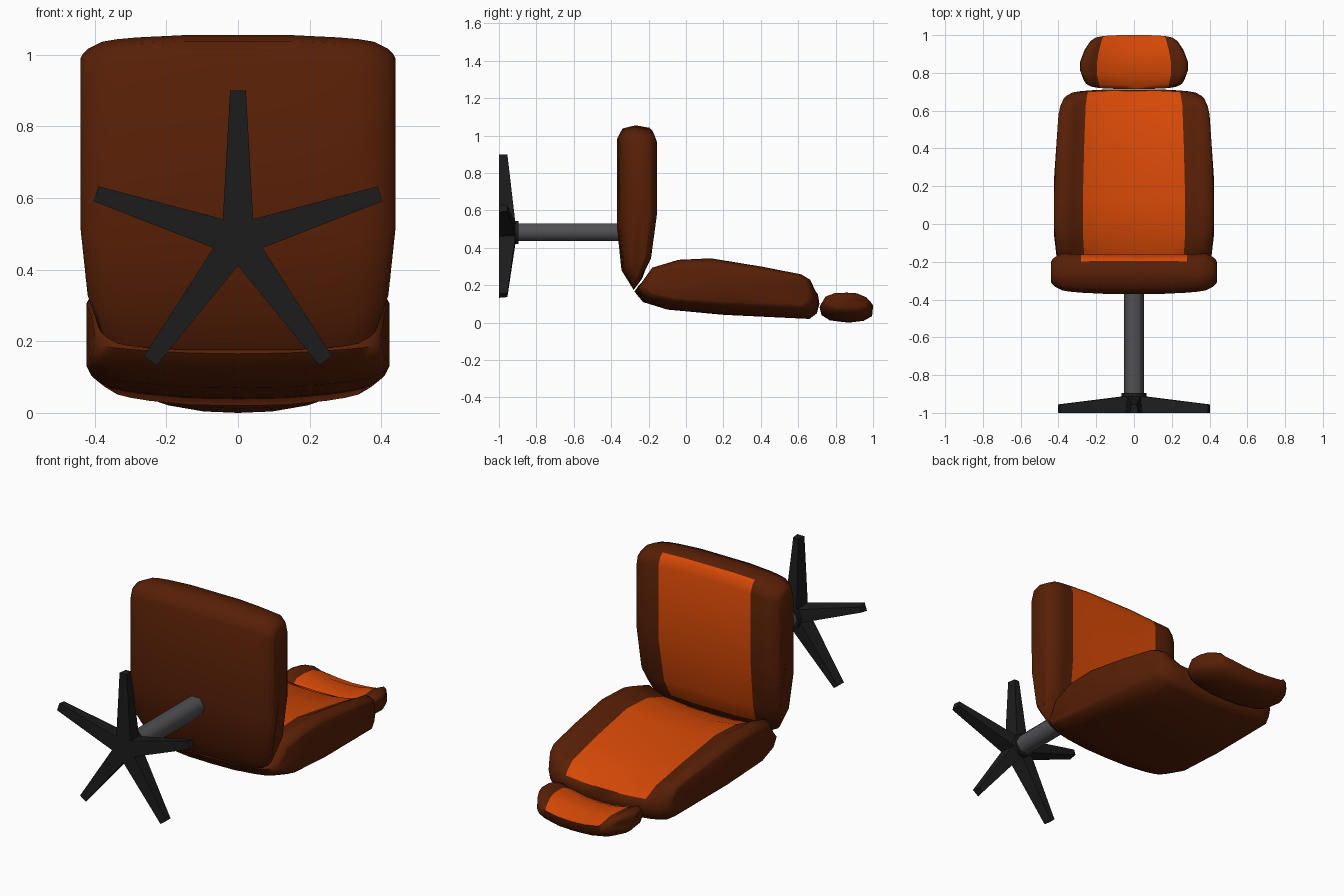
import bpy, bmesh, math
from mathutils import Matrix, Vector

cube = bpy.data.objects.get("Cube")
if cube:
    bpy.data.objects.remove(cube, do_unlink=True)


def material(name, rgb):
    m = bpy.data.materials.new(name)
    m.use_nodes = True
    colour = (*rgb, 1.0)
    m.diffuse_color = colour
    bsdf = next(n for n in m.node_tree.nodes if n.type == 'BSDF_PRINCIPLED')
    bsdf.inputs["Base Color"].default_value = colour
    return m


BROWN = material("brown_upholstery", (0.098, 0.014, 0.002))
ORANGE = material("orange_upholstery", (0.67, 0.066, 0.002))
BLACK = material("black_plastic", (0.012, 0.012, 0.012))
GREY = material("grey_metal", (0.082, 0.082, 0.088))


def finish(name, bm, mats, angle):
    bmesh.ops.recalc_face_normals(bm, faces=bm.faces[:])
    mesh = bpy.data.meshes.new(name)
    bm.to_mesh(mesh)
    bm.free()
    for m in mats:
        mesh.materials.append(m)
    ob = bpy.data.objects.new(name, mesh)
    bpy.context.collection.objects.link(ob)
    bpy.ops.object.select_all(action='DESELECT')
    ob.select_set(True)
    bpy.context.view_layer.objects.active = ob
    bpy.ops.object.shade_smooth_by_angle(angle=math.radians(angle))
    return ob


def cushion(name, profile, front, panel, inset, axis, bend, dent):
    """Sweep a side profile of (y, z, half width) across x.
    The first `front` points carry the coloured panel; `axis` (0=y, 1=z)
    is the direction in which the cushion faces."""
    half = [(0, 0), (0.34, 0), (panel, 0.1), (0.77, 0.18), (0.86, 0.28),
            (0.95, 0.58), (0.985, 0.8), (1, 1)]
    stations = [(-u, d) for u, d in reversed(half[1:])] + half
    lo = [min(p[i] for p in profile) for i in (0, 1)]
    hi = [max(p[i] for p in profile) for i in (0, 1)]
    bm = bmesh.new()
    rings = []
    for u, d in stations:
        ring = []
        for k, p in enumerate(profile):
            co = []
            for i in (0, 1):
                c, h = (lo[i] + hi[i]) / 2, (hi[i] - lo[i]) / 2
                co.append(c + (p[i] - c) * (1 - d * inset / h))
            co[axis] += bend * u * u
            if 0 < k < front - 1:
                co[axis] -= dent * max(0, 1 - (u / 0.86) ** 4)
            ring.append(bm.verts.new((u * p[2], co[0], co[1])))
        rings.append(ring)
    n = len(profile)
    for (a, b), (sa, sb) in zip(zip(rings, rings[1:]), zip(stations, stations[1:])):
        for k in range(n):
            j = (k + 1) % n
            f = bm.faces.new((a[k], a[j], b[j], b[k]))
            inside = max(abs(sa[0]), abs(sb[0])) <= panel + 0.001
            f.material_index = int(inside and k < front - 1)
    # Slightly domed side caps
    for ring, side in ((rings[0], -1), (rings[-1], 1)):
        centre = sum((v.co for v in ring), Vector()) / n
        centre.x = side * max(p[2] for p in profile)
        hub = bm.verts.new(centre)
        for k in range(n):
            bm.faces.new((ring[k], ring[(k + 1) % n], hub))
    return finish(name, bm, (BROWN, ORANGE), 65)


# Seat, facing +y
cushion("seat", [
    (-0.195, 1.042, 0.44), (-0.155, 1.025, 0.44), (-0.137, 0.98, 0.44),
    (-0.137, 0.58, 0.44), (-0.175, 0.33, 0.425), (-0.235, 0.235, 0.405),
    (-0.28, 0.175, 0.39), (-0.345, 0.28, 0.42), (-0.368, 0.5, 0.44),
    (-0.37, 0.98, 0.44), (-0.34, 1.038, 0.44), (-0.27, 1.055, 0.44)],
    front=6, panel=0.64, inset=0.065, axis=0, bend=0.0, dent=0.025)

# Backrest, facing +z
cushion("backrest", [
    (-0.25, 0.2, 0.4), (-0.195, 0.29, 0.41), (-0.05, 0.337, 0.423),
    (0.13, 0.346, 0.423), (0.42, 0.295, 0.412), (0.63, 0.25, 0.4),
    (0.68, 0.218, 0.39), (0.705, 0.15, 0.38), (0.713, 0.1, 0.378),
    (0.7, 0.05, 0.38), (0.66, 0.02, 0.392), (0.2, 0.042, 0.415),
    (-0.1, 0.07, 0.423), (-0.23, 0.11, 0.41), (-0.275, 0.165, 0.4)],
    front=8, panel=0.64, inset=0.06, axis=1, bend=0.02, dent=0.065)

# Headrest, facing +z
cushion("headrest", [
    (0.715, 0.08, 0.265), (0.735, 0.122, 0.268), (0.79, 0.144, 0.285),
    (0.86, 0.147, 0.283), (0.92, 0.143, 0.268), (0.975, 0.117, 0.248),
    (1.0, 0.085, 0.235), (0.995, 0.035, 0.24), (0.95, 0.01, 0.262),
    (0.87, 0.0, 0.283), (0.77, 0.012, 0.28), (0.725, 0.04, 0.268)],
    front=7, panel=0.69, inset=0.045, axis=1, bend=0.035, dent=0.03)

HUB_Z = 0.483


# Post and collar, running along y
def rod(name, radius, y0, y1, sides, mat):
    bm = bmesh.new()
    place = (Matrix.Translation((0, (y0 + y1) / 2, HUB_Z))
             @ Matrix.Rotation(math.pi / 2, 4, 'X')
             @ Matrix.Rotation(math.pi / sides, 4, 'Z'))
    bmesh.ops.create_cone(bm, cap_ends=True, segments=sides, radius1=radius,
                          radius2=radius, depth=y1 - y0, matrix=place)
    finish(name, bm, (mat,), 65)


rod("post", 0.054, -0.91, -0.36, 6, GREY)
rod("base_collar", 0.065, -0.925, -0.895, 10, BLACK)


# Five-legged base: a star outline on the floor side, sloping to thin tips
def star_ring(bm, tip_half, tip_y, valley_r, valley_y):
    ring = []
    for i in range(5):
        turn = Matrix.Rotation(math.tau * i / 5, 3, 'Y')
        valley = Vector((math.sin(math.pi / 5), 0, math.cos(math.pi / 5))) * valley_r
        points = [Vector((-tip_half, tip_y, 0.417)),
                  Vector((tip_half, tip_y, 0.417)),
                  Vector((valley.x, valley_y, valley.z))]
        ring += [bm.verts.new(turn @ p + Vector((0, 0, HUB_Z))) for p in points]
    return ring


bm = bmesh.new()
floor = star_ring(bm, 0.022, -1.0, 0.072, -1.0)
upper = star_ring(bm, 0.015, -0.955, 0.06, -0.912)
for k in range(15):
    j = (k + 1) % 15
    bm.faces.new((floor[k], floor[j], upper[j], upper[k]))
for ring, y in ((floor, -1.0), (upper, -0.905)):
    hub = bm.verts.new((0, y, HUB_Z))
    for i in range(5):
        a, b, right, left = ring[3 * i], ring[3 * i + 1], ring[3 * i + 2], ring[3 * i - 1]
        bm.faces.new((a, b, right, left))
        bm.faces.new((left, right, hub))
finish("star_base", bm, (BLACK,), 25)
